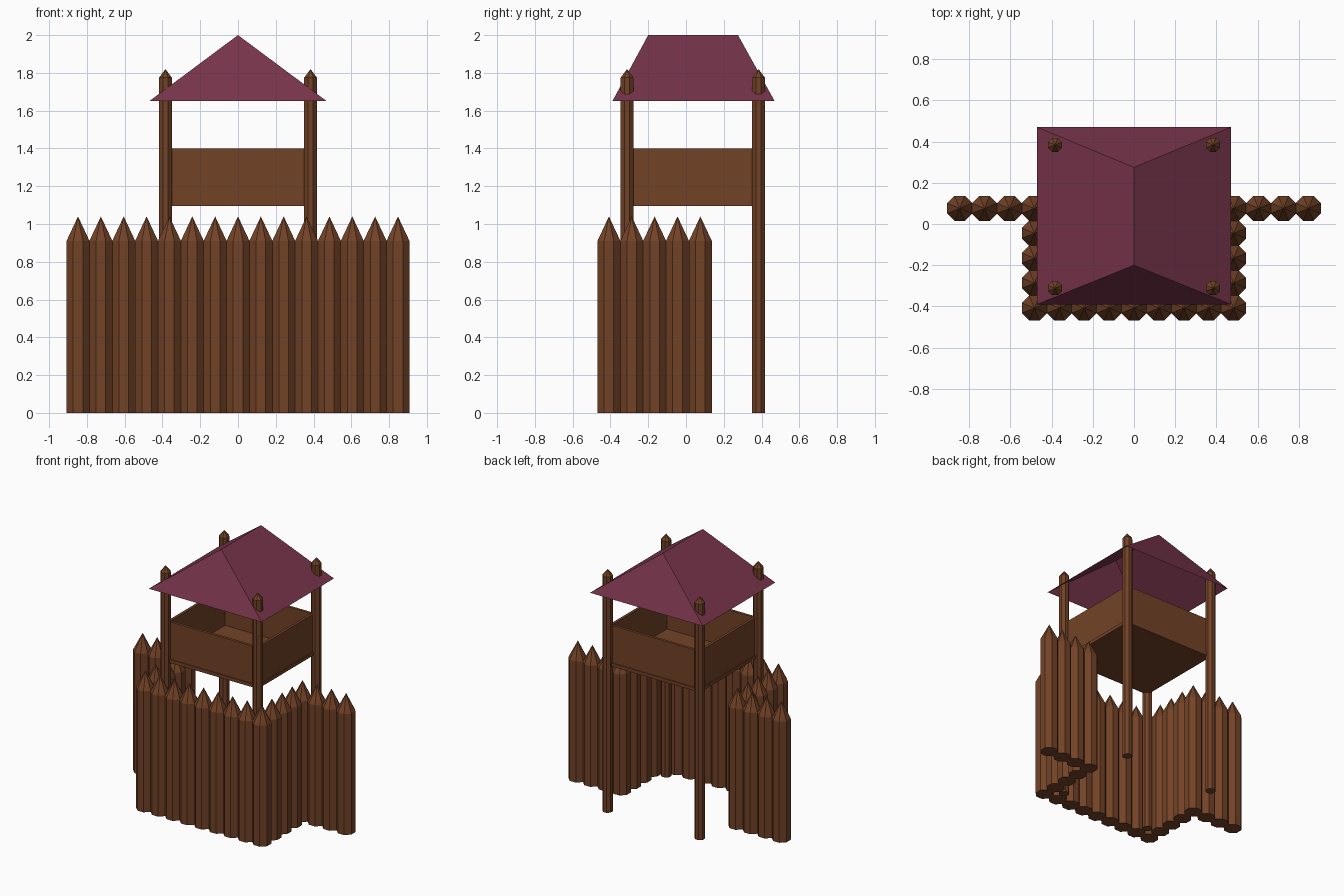
import bpy, bmesh, math
from mathutils import Matrix

if "Cube" in bpy.data.objects:
    bpy.data.objects.remove(bpy.data.objects["Cube"])


def material(name, color):
    m = bpy.data.materials.new(name)
    m.diffuse_color = color
    m.use_nodes = True
    m.node_tree.nodes["Principled BSDF"].inputs["Base Color"].default_value = m.diffuse_color
    return m


wood = material("wood", (0.17, 0.055, 0.02, 1))
cloth = material("roof_red", (0.185, 0.034, 0.07, 1))


def finish(name, bm, mat):
    mesh = bpy.data.meshes.new(name)
    bm.to_mesh(mesh)
    bm.free()
    mesh.materials.append(mat)
    ob = bpy.data.objects.new(name, mesh)
    bpy.context.collection.objects.link(ob)
    return ob


def stake(name, x, y, apothem, shoulder, tip):
    """Octagonal log with a pointed top, flat sides facing the axes."""
    bm = bmesh.new()
    r = apothem / math.cos(math.pi / 8)
    bmesh.ops.create_cone(bm, cap_ends=True, segments=8, radius1=r, radius2=r,
                          depth=shoulder,
                          matrix=Matrix.Translation((x, y, shoulder / 2))
                          @ Matrix.Rotation(math.pi / 8, 4, 'Z'))
    top = max(bm.faces, key=lambda f: f.calc_center_median().z)
    peak = bmesh.ops.poke(bm, faces=[top])["verts"][0]
    peak.co.z = tip
    finish(name, bm, wood)


def box(name, x0, x1, y0, y1, z0, z1):
    bm = bmesh.new()
    bmesh.ops.create_cube(bm, size=1, matrix=Matrix.Translation(
        ((x0 + x1) / 2, (y0 + y1) / 2, (z0 + z1) / 2))
        @ Matrix.Diagonal((x1 - x0, y1 - y0, z1 - z0, 1)))
    finish(name, bm, wood)


# Palisade: front row, two side rows, two outward wings
step = 0.121
front_y = -0.408
spots = [(i * step, front_y) for i in range(-4, 5)]
for s in (-1, 1):
    spots += [(s * 4 * step, front_y + j * step) for j in range(1, 5)]
    spots += [(s * i * step, front_y + 4 * step) for i in range(5, 8)]
for x, y in spots:
    stake("palisade_log", x, y, 0.061, 0.91, 1.04)

# Four tower posts
px, y_front, y_back = 0.384, -0.312, 0.384
for x in (-px, px):
    for y in (y_front, y_back):
        stake("tower_post", x, y, 0.034, 1.775, 1.82)

# Lookout floor and parapet walls
box("lookout_floor", -px, px, y_front, y_back, 1.095, 1.12)
w, t, e = px - 0.007, 0.02, 0.007
yf, yb = y_front + e, y_back - e
box("front_wall", -w, w, yf, yf + t, 1.12, 1.40)
box("back_wall", -w, w, yb - t, yb, 1.12, 1.40)
box("left_wall", -w, -w + t, yf + t, yb - t, 1.12, 1.40)
box("right_wall", w - t, w, yf + t, yb - t, 1.12, 1.40)

# Hipped roof, open underneath
bm = bmesh.new()
a, b, c, d, r0, r1 = [bm.verts.new(p) for p in (
    (-0.47, -0.39, 1.65), (0.47, -0.39, 1.65), (0.47, 0.47, 1.65),
    (-0.47, 0.47, 1.65), (0, -0.2, 2.0), (0, 0.275, 2.0))]
for f in ((a, b, r0), (b, c, r1, r0), (c, d, r1), (d, a, r0, r1)):
    bm.faces.new(f)
finish("hip_roof", bm, cloth)
